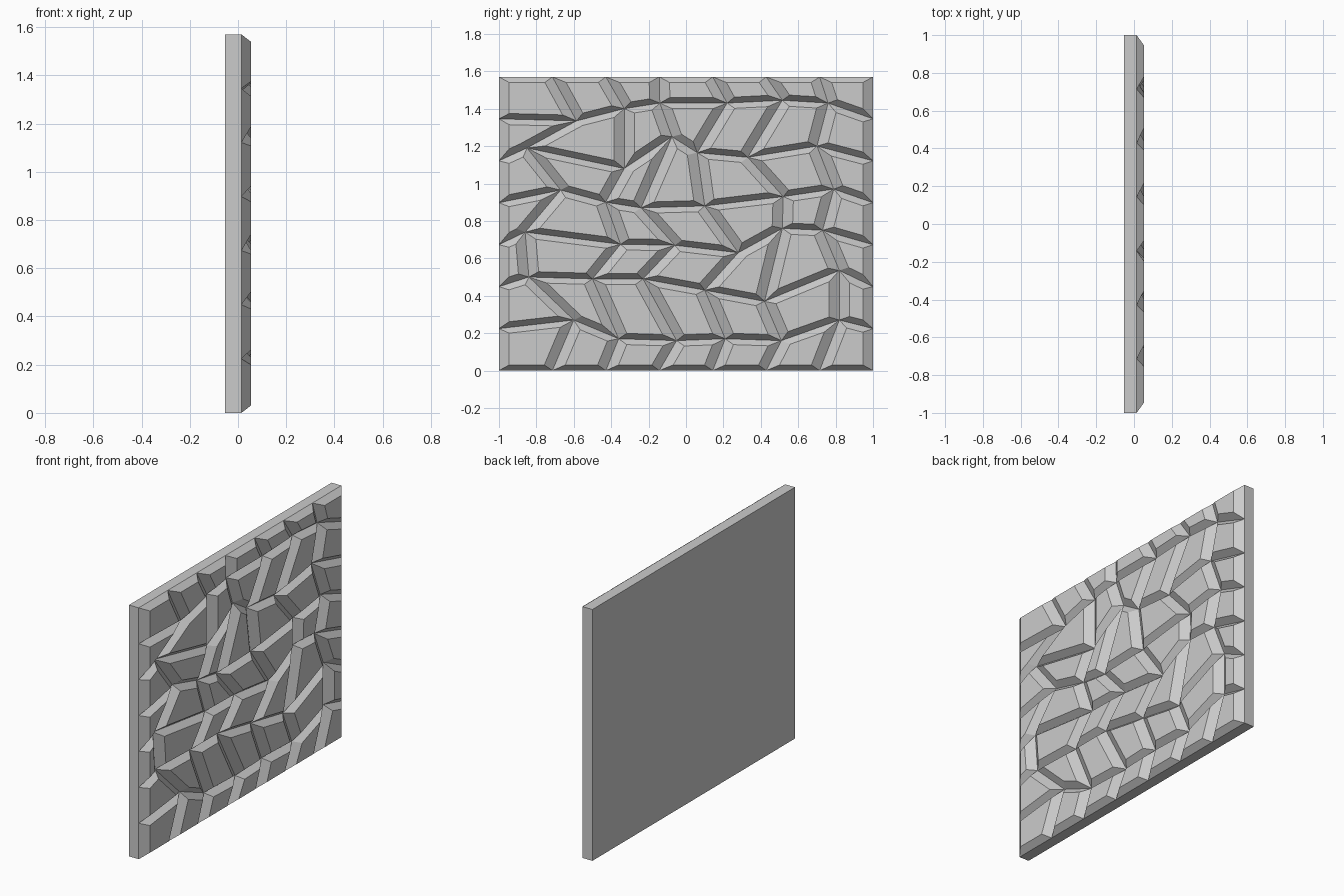
import bpy, bmesh

if "Cube" in bpy.data.objects:
    bpy.data.objects.remove(bpy.data.objects["Cube"])

# Carved stone slab: 7 x 7 jittered cells, each inset and raised
N, H = 7, 1.57
BACK, GROOVE, RAISE = -0.053, 0.014, 0.039
SQUASH, INSET = 0.55, 0.03      # bevels are wider along y than along z

# Inner groove crossings (y, z), bottom row to top row
inner = [
    [(-.60, .27), (-.36, .17), (-.05, .16), (.21, .17), (.51, .16), (.82, .27)],
    [(-.84, .50), (-.50, .49), (-.23, .49), (.10, .43), (.42, .37), (.82, .535)],
    [(-.86, .74), (-.35, .675), (-.06, .67), (.28, .63), (.515, .76), (.73, .75)],
    [(-.67, .965), (-.43, .90), (-.24, .87), (.10, .88), (.52, .93), (.79, .97)],
    [(-.85, 1.19), (-.33, 1.08), (-.075, 1.25), (.06, 1.165), (.33, 1.14), (.70, 1.20)],
    [(-.585, 1.335), (-.33, 1.40), (-.14, 1.43), (.22, 1.43), (.515, 1.445), (.76, 1.43)],
]

bm = bmesh.new()

# Groove grid, with evenly spaced points on the border
def point(i, j):
    if 0 < i < N and 0 < j < N:
        return inner[i - 1][j - 1]
    return -1 + 2 * j / N, H * i / N

grid = [[bm.verts.new((GROOVE, point(i, j)[0] * SQUASH, point(i, j)[1]))
         for j in range(N + 1)] for i in range(N + 1)]
cells = [bm.faces.new((grid[i][j], grid[i][j + 1], grid[i + 1][j + 1], grid[i + 1][j]))
         for i in range(N) for j in range(N)]

# Plain back and sides
a, b, c, d = [bm.verts.new((BACK, y * SQUASH, z))
              for y, z in ((-1, 0), (1, 0), (1, H), (-1, H))]
bm.faces.new((a, d, c, b))
bm.faces.new([a, b] + grid[0][::-1])
bm.faces.new([c, d] + grid[N])
bm.faces.new([d, a] + [row[0] for row in grid])
bm.faces.new([b, c] + [row[N] for row in grid[::-1]])

# Raised stones
bm.normal_update()
bmesh.ops.inset_individual(bm, faces=cells, thickness=INSET, depth=RAISE,
                           use_even_offset=True)
for v in bm.verts:
    v.co.y /= SQUASH
bmesh.ops.recalc_face_normals(bm, faces=bm.faces)

mesh = bpy.data.meshes.new("stone_slab")
bm.to_mesh(mesh)
bm.free()
bpy.context.collection.objects.link(bpy.data.objects.new("stone_slab", mesh))
